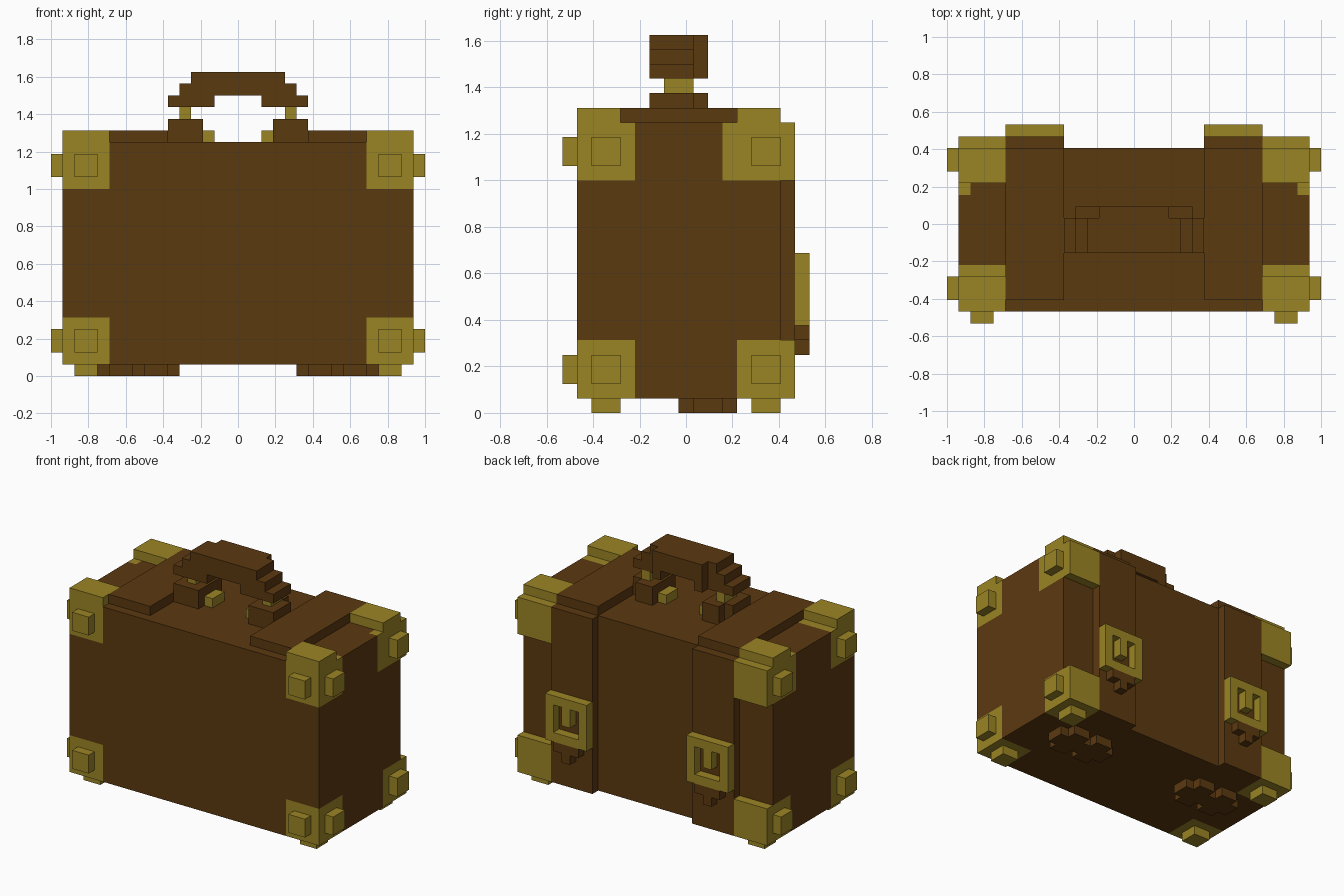
import bpy
import bmesh
from mathutils import Vector

U = 1 / 16  # one block

cube = bpy.data.objects.get("Cube")
if cube:
    bpy.data.objects.remove(cube, do_unlink=True)


def make_material(name, rgb):
    mat = bpy.data.materials.new(name)
    mat.use_nodes = True
    colour = (*rgb, 1)
    mat.diffuse_color = colour
    mat.node_tree.nodes["Principled BSDF"].inputs["Base Color"].default_value = colour
    return mat


leather = make_material("brown leather", (0.105, 0.041, 0.005))
brass = make_material("brass", (0.33, 0.235, 0.018))


def add_box(bm, x0, x1, y0, y1, z0, z1):
    """Box from its limits, counted in blocks."""
    verts = bmesh.ops.create_cube(bm, size=1)["verts"]
    for v in verts:
        v.co = Vector(((x0 + x1) / 2 + v.co.x * (x1 - x0),
                       (y0 + y1) / 2 + v.co.y * (y1 - y0),
                       (z0 + z1) / 2 + v.co.z * (z1 - z0))) * U


def finish(name, bm, *mats):
    mesh = bpy.data.meshes.new(name)
    bm.to_mesh(mesh)
    bm.free()
    for mat in mats:
        mesh.materials.append(mat)
    obj = bpy.data.objects.new(name, mesh)
    bpy.context.collection.objects.link(obj)
    return obj


def build(name, mat, boxes, mirror=True):
    bm = bmesh.new()
    for box in boxes:
        add_box(bm, *box)
    obj = finish(name, bm, mat)
    if mirror:
        mod = obj.modifiers.new("Mirror", "MIRROR")
        mod.use_mirror_merge = False
    return obj


# Case body, cut along the edges of the brass corners
bm = bmesh.new()
add_box(bm, -15, 15, -7.5, 6.5, 1, 20)
cuts = {0: (-14, -11, 11, 14), 1: (-3.5, 2.5, 3.5), 2: (5, 16)}
for axis, places in cuts.items():
    normal = Vector([float(i == axis) for i in range(3)])
    for p in places:
        bmesh.ops.bisect_plane(bm, geom=bm.verts[:] + bm.edges[:] + bm.faces[:],
                               plane_co=normal * p * U, plane_no=normal)
for f in bm.faces:
    x, y, z = f.calc_center_median() / U
    high = z > 16
    at_end = abs(y) > 3.5 or (high and y > 2.5 and abs(x) > 14)
    f.material_index = int(abs(x) > 11 and (high or z < 5) and at_end)
finish("case_body", bm, leather, brass)

# Raised parts of the corner guards
build("corner_guards", brass, [
    (11, 15, -7.5, -4.5, 20, 21),
    (11, 15, 3.5, 6.5, 20, 21),
    (11, 15, 6.5, 7.5, 16, 20),
    (11, 15, 6.5, 7.5, 1, 5),
])

# Studs on the sides, front and underside
studs = []
for z in (2, 17):
    studs.append((12, 14, -8.5, -7.5, z, z + 2))
    for y in (-6.5, 4.5):
        studs.append((15, 16, y, y + 2, z, z + 2))
for y in (-6.5, 4.5):
    studs.append((12, 14, y, y + 2, 0, 1))
build("corner_studs", brass, studs)

# Straps over the top and down the back, with hanging ends
build("straps", leather, [
    (6, 11, -6.5, 6.5, 20, 21),
    (6, 11, 6.5, 7.5, 1, 20),
])
build("strap_ends", leather, [
    (7, 10, 7.5, 8.5, 5, 6),
    (8, 9, 7.5, 8.5, 4, 5),
])

# Buckle frames with a centre tongue
build("buckles", brass, [
    (6, 7, 7.5, 8.5, 6, 11),
    (10, 11, 7.5, 8.5, 6, 11),
    (7, 10, 7.5, 8.5, 6, 7),
    (7, 10, 7.5, 8.5, 10, 11),
    (8, 9, 7.5, 8.5, 8, 10),
])

# Lobed feet under the case
build("feet", leather, [(5, 12, 0.5, 2.5, 0, 1)] + [
    (x, x + 2, y, y + 1, 0, 1) for x in (6, 9) for y in (-0.5, 2.5)])

# Handle mounts and brass fittings
build("handle_mounts", leather, [
    (3, 6, -2.5, 0.5, 20, 22),
    (3, 5, 0.5, 1.5, 20, 22),
])
build("handle_fittings", brass, [
    (2, 3, -1.5, 0.5, 20, 21),
    (4, 5, -1.5, 0.5, 22, 23),
])

# Stepped handle grip
build("handle_arms", leather, [
    (2, 6, -2.5, 0.5, 23, 24),
    (2, 3, 0.5, 1.5, 23, 24),
])
build("handle_grip", leather, [
    (-5, 5, -2.5, 0.5, 24, 25),
    (-4, 4, -2.5, 0.5, 25, 26),
    (-3, 3, 0.5, 1.5, 24, 26),
], mirror=False)
